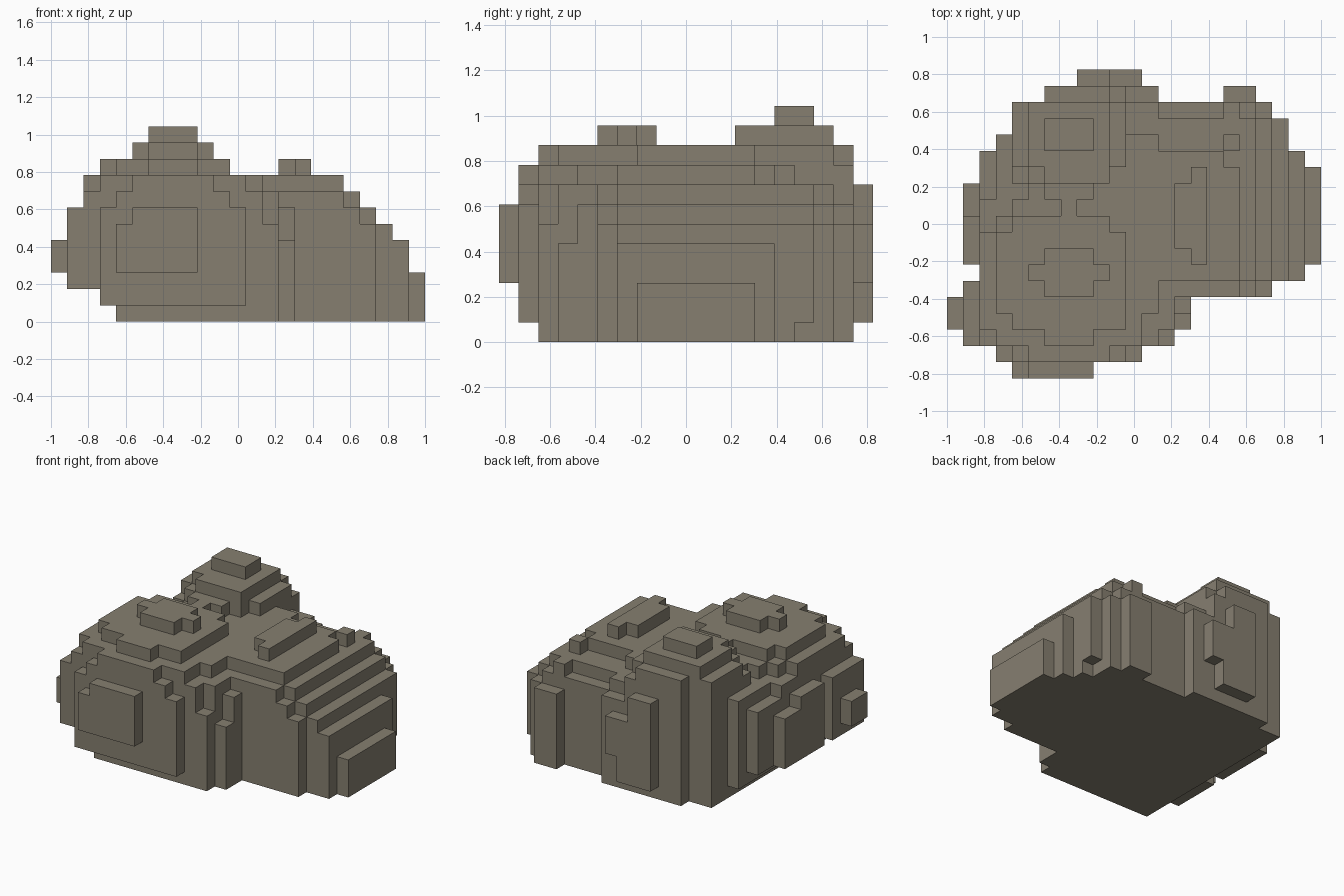
import bpy, bmesh
from mathutils import Vector, noise

cube = bpy.data.objects.get("Cube")
if cube:
    bpy.data.objects.remove(cube, do_unlink=True)

# Block grid
NX, NY, NZ = 23, 19, 12
S = 2 / NX

# Boulder lobes: centre, radii, exponents per axis
LOBES = [
    ((-0.36, -0.28, 0.40), (0.68, 0.57, 0.535), (2, 2, 2)),      # front left
    ((-0.15, 0.08, 0.32), (0.765, 0.73, 0.49), (2, 2, 2.8)),     # back left
    ((-0.35, 0.46, 0.60), (0.36, 0.39, 0.44), (2, 2, 2)),        # summit
    ((0.36, 0.03, 0.12), (0.65, 0.55, 0.74), (2, 2.5, 2)),       # right
    ((0.50, 0.42, 0.29), (0.33, 0.34, 0.45), (2, 2, 2)),         # back right
    ((0.08, -0.30, 0.25), (0.27, 0.38, 0.40), (2, 2, 2)),        # front shoulder
]

# Allowed spans of blocks: x by layer, y by layer, x by row
FRONT = [[(4, 22)], [(3, 22)], [(1, 22)], [(0, 21)], [(0, 21)], [(1, 20)],
         [(1, 19)], [(2, 18)], [(2, 17)], [(3, 10), (14, 15)], [(5, 9)], [(6, 8)]]
SIDE = [[(2, 17)], [(1, 18)], [(1, 18)], [(0, 18)], [(0, 18)], [(0, 18)],
        [(0, 18)], [(1, 18)], [(1, 17)], [(2, 17)], [(4, 7), (11, 16)], [(14, 15)]]
PLAN = ([[(4, 8)], [(3, 11)], [(1, 13)], [(0, 14)], [(0, 14)], [(1, 19)], [(2, 21)]]
        + [[(1, 22)]] * 5
        + [[(2, 22)], [(2, 21)], [(3, 20)], [(4, 20)], [(4, 19)],
           [(6, 12), (17, 18)], [(8, 11)]])


def within(n, spans):
    return any(a <= n <= b for a, b in spans)


def in_lobe(p, lobe, limit):
    total = 0
    for axis, (v, c, r, e) in enumerate(zip(p, *lobe)):
        d = (v - c) / r
        if axis == 2 and d < 0:      # lower halves are fuller
            d *= 0.9
        total += abs(d) ** e
    return total <= limit


def solid(i, j, k):
    if not (within(i, FRONT[k]) and within(j, SIDE[k]) and within(i, PLAN[j])):
        return False
    p = Vector(((i + .5) * S - 1, (j + .5 - NY / 2) * S, (k + .5) * S))
    limit = 1.01 + 0.09 * noise.noise(p * 7)     # rough, chipped surface
    return any(in_lobe(p, lobe, limit) for lobe in LOBES)


filled = {(i, j, k) for i in range(NX) for j in range(NY) for k in range(NZ)
          if solid(i, j, k)}

# Skin the blocks: one quad wherever a block meets air
bm = bmesh.new()
verts = {}


def corner(c):
    if c not in verts:
        verts[c] = bm.verts.new(((c[0] - NX / 2) * S, (c[1] - NY / 2) * S, c[2] * S))
    return verts[c]


for cell in sorted(filled):
    for axis in range(3):
        u, v = (axis + 1) % 3, (axis + 2) % 3
        for side in (0, 1):
            near = list(cell)
            near[axis] += 2 * side - 1
            if tuple(near) in filled:
                continue
            ring = []
            for du, dv in ((0, 0), (1, 0), (1, 1), (0, 1)):
                c = list(cell)
                c[axis] += side
                c[u] += du
                c[v] += dv
                ring.append(corner(tuple(c)))
            bm.faces.new(ring if side else ring[::-1])

# Merge flat areas into single faces
bmesh.ops.dissolve_limit(bm, angle_limit=0.02, verts=bm.verts[:], edges=bm.edges[:])

mesh = bpy.data.meshes.new("boulder")
bm.to_mesh(mesh)
bm.free()
boulder = bpy.data.objects.new("boulder", mesh)
bpy.context.collection.objects.link(boulder)

# Stone colour
stone = bpy.data.materials.new("grey brown stone")
stone.use_nodes = True
colour = (0.238, 0.212, 0.163, 1)
stone.diffuse_color = colour
bsdf = stone.node_tree.nodes["Principled BSDF"]
bsdf.inputs["Base Color"].default_value = colour
bsdf.inputs["Roughness"].default_value = 0.9
mesh.materials.append(stone)
